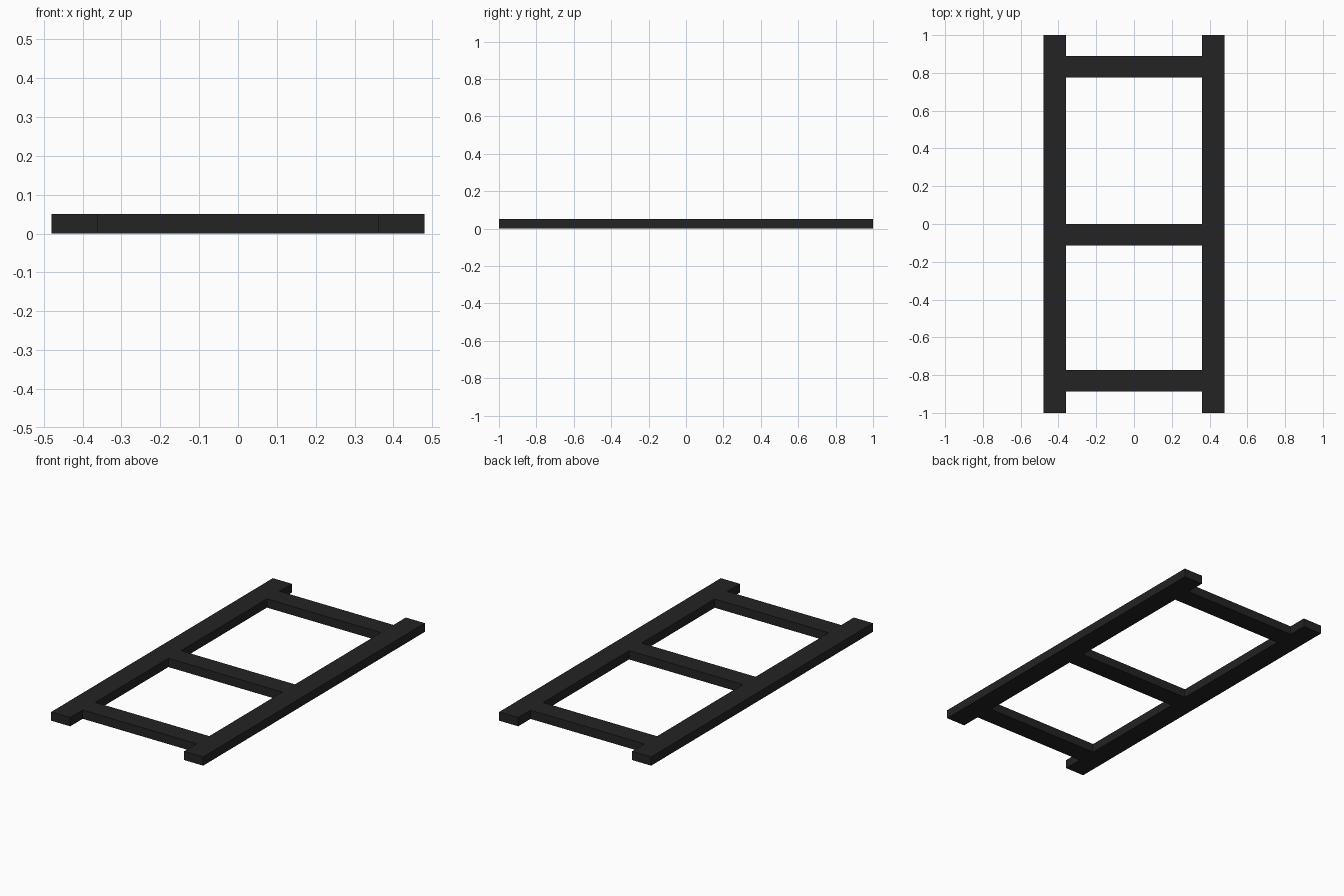
import bpy

if "Cube" in bpy.data.objects:
    bpy.data.objects.remove(bpy.data.objects["Cube"])

black = bpy.data.materials.new("matte black")
black.diffuse_color = (0.017, 0.017, 0.017, 1)
black.use_nodes = True
black.node_tree.nodes["Principled BSDF"].inputs["Base Color"].default_value = black.diffuse_color


def box(name, x0, x1, y0, y1, z0=0.0, z1=0.05):
    """Axis-aligned bar given by its limits."""
    bpy.ops.mesh.primitive_cube_add(
        size=1, location=((x0 + x1) / 2, (y0 + y1) / 2, (z0 + z1) / 2))
    ob = bpy.context.object
    ob.name = name
    ob.scale = (x1 - x0, y1 - y0, z1 - z0)
    bpy.ops.object.transform_apply(location=False, rotation=False, scale=True)
    ob.data.materials.append(black)
    return ob


# Side rails
box("left_rail", -0.48, -0.36, -1, 1)
box("right_rail", 0.36, 0.48, -1, 1)

# Cross bars butted between the rails
for name, top in (("back_crossbar", 0.889),
                  ("middle_crossbar", 0.0),
                  ("front_crossbar", -0.773)):
    box(name, -0.36, 0.36, top - 0.114, top)
